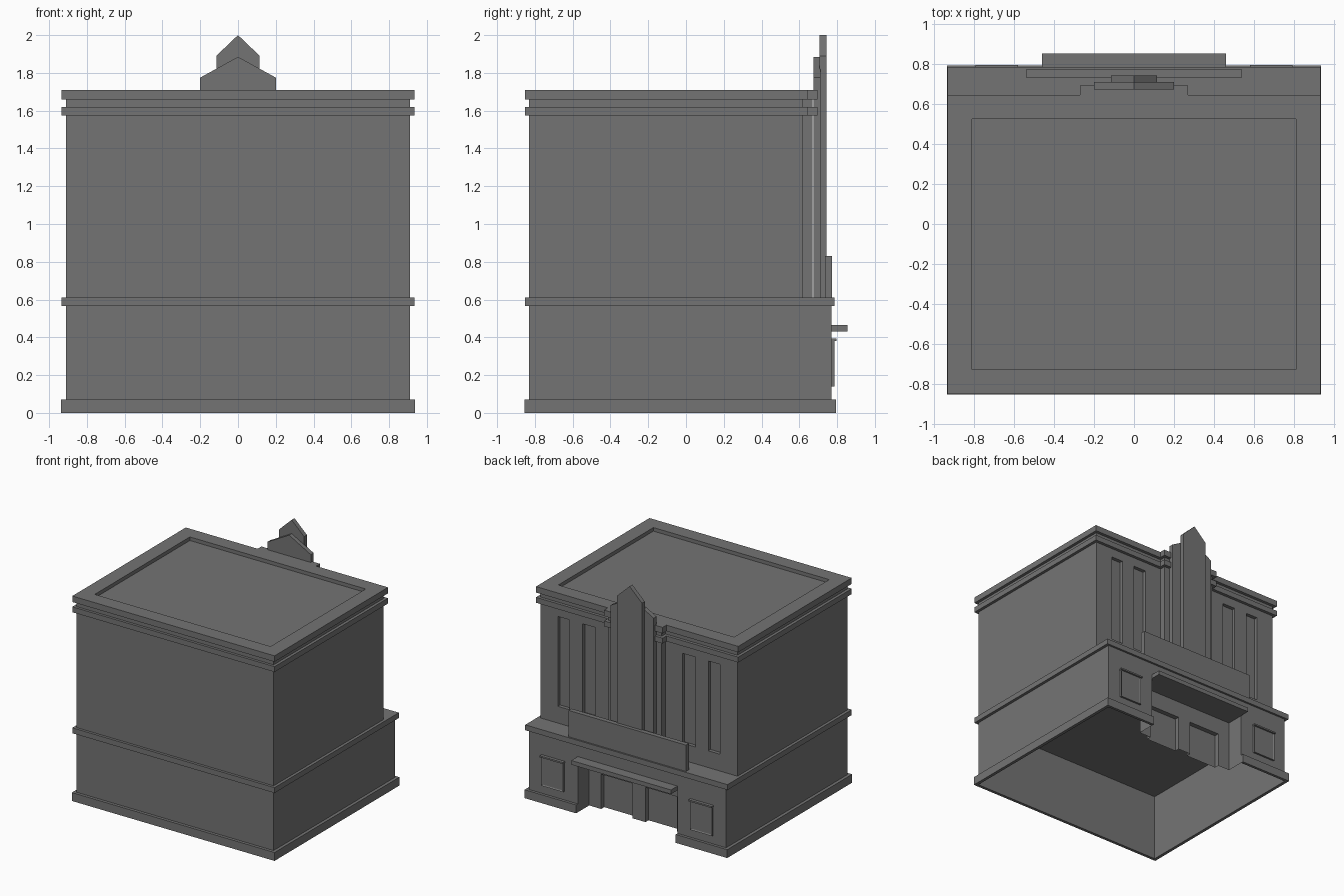
import bpy, bmesh

if "Cube" in bpy.data.objects:
    bpy.data.objects.remove(bpy.data.objects["Cube"])

# Dark grey for the whole building
STONE = bpy.data.materials.new("dark_stone")
STONE.diffuse_color = (0.175, 0.175, 0.175, 1)
STONE.use_nodes = True
STONE.node_tree.nodes["Principled BSDF"].inputs["Base Color"].default_value = STONE.diffuse_color


def finish(name, bm, recalc=True):
    if recalc:
        bmesh.ops.recalc_face_normals(bm, faces=bm.faces[:])
    me = bpy.data.meshes.new(name)
    bm.to_mesh(me)
    bm.free()
    me.materials.append(STONE)
    ob = bpy.data.objects.new(name, me)
    bpy.context.scene.collection.objects.link(ob)
    return ob


def add_prism(bm, pts, vec):
    """Extrude a closed 3D polygon along a vector."""
    f = bm.faces.new([bm.verts.new(p) for p in pts])
    g = bmesh.ops.extrude_face_region(bm, geom=[f], use_keep_orig=True)
    vs = [v for v in g["geom"] if isinstance(v, bmesh.types.BMVert)]
    bmesh.ops.translate(bm, verts=vs, vec=vec)


def add_box(bm, x0, x1, y0, y1, z0, z1):
    add_prism(bm, [(x0, y0, z0), (x1, y0, z0), (x1, y1, z0), (x0, y1, z0)], (0, 0, z1 - z0))


def box(name, *b):
    bm = bmesh.new()
    add_box(bm, *b)
    return finish(name, bm)


def plan(name, pts, z0, z1):
    bm = bmesh.new()
    add_prism(bm, [(x, y, z0) for x, y in pts], (0, 0, z1 - z0))
    return finish(name, bm)


def stepped(w, y0, y1, bay_w, bay_y):
    """Rectangular plan with a projecting central bay on the facade."""
    return [(-w, y0), (w, y0), (w, y1), (bay_w, y1), (bay_w, bay_y),
            (-bay_w, bay_y), (-bay_w, y1), (-w, y1)]


def cut(ob, name, boxes):
    bm = bmesh.new()
    for b in boxes:
        add_box(bm, *b)
    cutter = finish(name, bm)
    cutter.hide_render = True
    cutter.hide_viewport = True
    m = ob.modifiers.new("cut", 'BOOLEAN')
    m.operation = 'DIFFERENCE'
    m.solver = 'EXACT'
    m.object = cutter


# Ground storey: hollow walls with the recessed entrance and two doorways
W, Y0, Y1 = 0.91, -0.83, 0.77
RX, RY, DY = 0.46, 0.62, 0.58
DOOR_Z, REC_Z, TOP_Z = 0.29, 0.43, 0.565
left_in, right_in = [(-RX, RY), (-RX, Y1), (-W, Y1)], [(-W, Y0), (W, Y0), (W, Y1), (RX, Y1), (RX, RY)]
doors = [(0.35, RY), (0.35, DY), (0.06, DY), (0.06, RY)]
doors += [(-x, y) for x, y in reversed(doors)]
bm = bmesh.new()
for path, z0, z1 in ((right_in + doors + left_in, 0, DOOR_Z),
                     (right_in + left_in, DOOR_Z, REC_Z),
                     ([(-W, Y0), (W, Y0), (W, Y1), (-W, Y1)], REC_Z, TOP_Z)):
    for p, q in zip(path, path[1:] + path[:1]):
        bm.faces.new([bm.verts.new(v) for v in ((*p, z0), (*q, z0), (*q, z1), (*p, z1))])
for x0, x1, y0, y1, z in ((-RX, RX, RY, Y1, REC_Z), (0.06, 0.35, DY, RY, DOOR_Z),
                          (-0.35, -0.06, DY, RY, DOOR_Z)):
    bm.faces.new([bm.verts.new(v) for v in ((x0, y0, z), (x0, y1, z), (x1, y1, z), (x1, y0, z))])
bmesh.ops.remove_doubles(bm, verts=bm.verts[:], dist=0.0005)
finish("ground_storey_walls", bm, recalc=False)

# Plinth: C-shaped strip broken at the entrance
B = 0.936
plan("plinth", [(RX, 0.793), (B, 0.793), (B, -0.855), (-B, -0.855), (-B, 0.793), (-RX, 0.793),
                (-RX, Y1), (-W, Y1), (-W, Y0), (W, Y0), (W, Y1), (RX, Y1)], 0, 0.07)

# Band course between the storeys
box("band_course", -0.934, 0.934, -0.852, 0.787, TOP_Z, 0.61)

# Upper storey with tall window recesses
upper = plan("upper_storey", stepped(W, Y0, 0.62, 0.245, 0.67), 0.61, 1.665)
wins = [(min(s * a, s * b), max(s * a, s * b), 0.59, 0.66, 0.75, 1.50)
        for s in (-1, 1) for a, b in ((0.40, 0.52), (0.64, 0.75))]
cut(upper, "window_cutter", wins)

# Cornices, the top one forming the roof parapet
corn = stepped(0.934, -0.852, 0.645, 0.27, 0.695)
plan("lower_cornice", corn, 1.575, 1.62)
parapet = plan("parapet_cornice", corn, 1.66, 1.71)
cut(parapet, "roof_cutter", [(-0.812, 0.812, -0.73, 0.525, 1.68, 1.80)])

# Stepped central pylon with pointed tops
for name, w, y0, y1, zs, zp in (("pylon_rear", 0.20, 0.675, 0.712, 1.775, 1.885),
                                ("pylon_front", 0.115, 0.708, 0.745, 1.89, 2.0)):
    bm = bmesh.new()
    add_prism(bm, [(-w, y0, 0.61), (w, y0, 0.61), (w, y0, zs), (0, y0, zp), (-w, y0, zs)],
              (0, y1 - y0, 0))
    finish(name, bm)

# Sign panel and entrance canopy
box("sign_panel", -0.542, 0.542, 0.735, 0.774, 0.61, 0.83)
box("canopy", -RX, RX, 0.77, 0.855, 0.43, 0.465)

# Poster cases either side of the entrance
for side, s in (("right", 1), ("left", -1)):
    x0, x1 = sorted((s * 0.585, s * 0.79))
    bm = bmesh.new()
    add_box(bm, x0, x1, 0.765, 0.785, 0.14, 0.385)
    bmesh.ops.recalc_face_normals(bm, faces=bm.faces[:])
    face = max(bm.faces, key=lambda f: f.calc_center_median().y)
    bmesh.ops.inset_region(bm, faces=[face], thickness=0.014)
    bmesh.ops.translate(bm, verts=face.verts[:], vec=(0, -0.006, 0))
    add_box(bm, x0 - 0.005, x1 + 0.005, 0.765, 0.796, 0.38, 0.393)
    finish("poster_case_" + side, bm)
